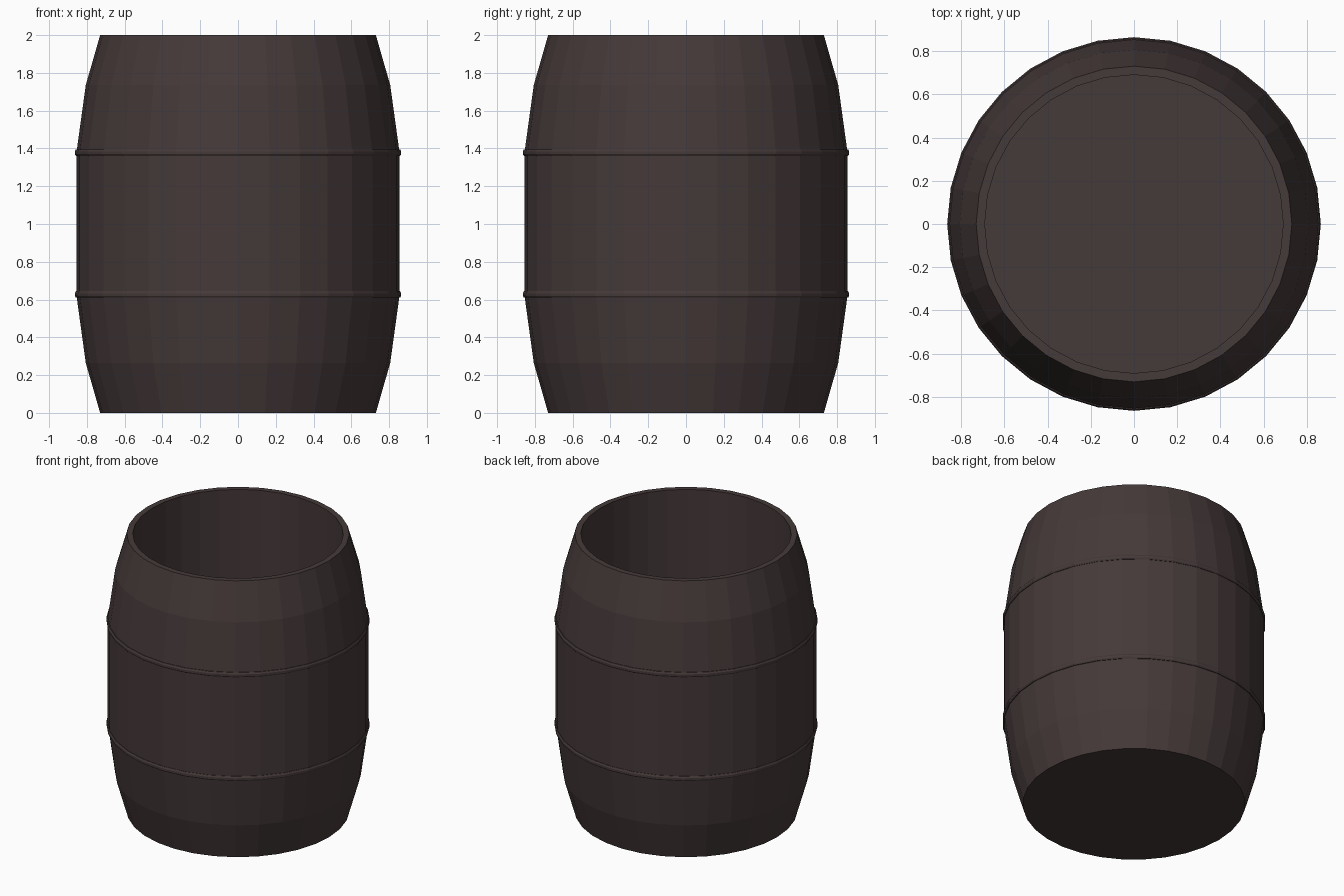
import bpy, bmesh, math

if "Cube" in bpy.data.objects:
    bpy.data.objects.remove(bpy.data.objects["Cube"])

SIDES = 32

def material(name, rgb):
    m = bpy.data.materials.new(name)
    m.diffuse_color = (*rgb, 1)
    m.use_nodes = True
    m.node_tree.nodes["Principled BSDF"].inputs["Base Color"].default_value = m.diffuse_color
    return m

def lathe(name, profile, mat, closed=False):
    """Spin a (radius, z) profile round z; open profiles get capped ends."""
    bm = bmesh.new()
    rings = [[bm.verts.new((r * math.cos(2 * math.pi * i / SIDES),
                            r * math.sin(2 * math.pi * i / SIDES), z))
              for i in range(SIDES)] for r, z in profile]
    pairs = list(zip(rings, rings[1:]))
    if closed:
        pairs.append((rings[-1], rings[0]))
    for a, b in pairs:
        for i in range(SIDES):
            j = (i + 1) % SIDES
            bm.faces.new((a[i], a[j], b[j], b[i]))
    if not closed:
        bm.faces.new(rings[0][::-1])
        bm.faces.new(rings[-1])
    bmesh.ops.recalc_face_normals(bm, faces=bm.faces)
    me = bpy.data.meshes.new(name)
    bm.to_mesh(me)
    bm.free()
    me.materials.append(mat)
    ob = bpy.data.objects.new(name, me)
    bpy.context.collection.objects.link(ob)
    return ob

wood = material("dark_brown_wood", (0.060, 0.041, 0.041))

# Bulging shell, flat rim, straight hollow and inside floor
lathe("barrel_body", [(0.73, 0), (0.806, 0.265), (0.855, 0.62), (0.855, 1.38),
                      (0.806, 1.735), (0.73, 2), (0.69, 2), (0.69, 0.05)], wood)

# Two thin rounded hoops
for name, z in (("lower_hoop", 0.627), ("upper_hoop", 1.378)):
    lathe(name, [(0.845, z - 0.017), (0.858, z - 0.017), (0.864, z - 0.008),
                 (0.864, z + 0.006), (0.858, z + 0.017), (0.845, z + 0.017)],
          wood, closed=True)
